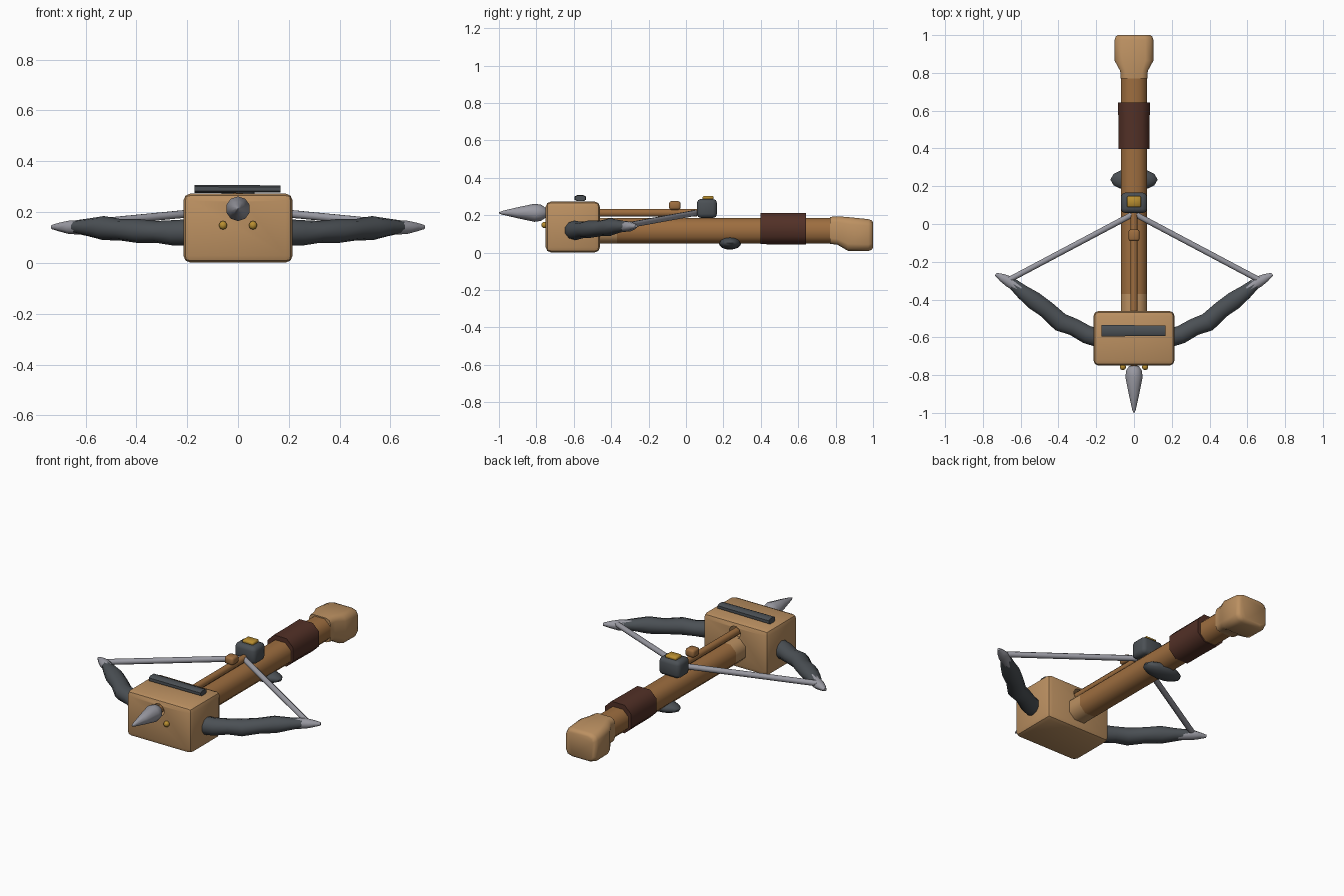
import bpy, bmesh, math
from mathutils import Vector

cube = bpy.data.objects.get("Cube")
if cube:
    bpy.data.objects.remove(cube, do_unlink=True)


def material(name, r, g, b):
    m = bpy.data.materials.new(name)
    m.use_nodes = True
    m.diffuse_color = (r, g, b, 1)
    bsdf = m.node_tree.nodes["Principled BSDF"]
    bsdf.inputs["Base Color"].default_value = (r, g, b, 1)
    bsdf.inputs["Roughness"].default_value = 0.7
    return m


TAN = material("light wood", 0.50, 0.28, 0.12)
WOOD = material("brown wood", 0.34, 0.155, 0.05)
LEATHER = material("dark leather", 0.085, 0.03, 0.02)
IRON = material("dark iron", 0.07, 0.08, 0.09)
STEEL = material("pale steel", 0.32, 0.32, 0.36)
BRASS = material("brass", 0.48, 0.27, 0.03)


def finish(name, bm, mat, angle=50):
    bmesh.ops.recalc_face_normals(bm, faces=bm.faces)
    mesh = bpy.data.meshes.new(name)
    bm.to_mesh(mesh)
    bm.free()
    mesh.materials.append(mat)
    ob = bpy.data.objects.new(name, mesh)
    bpy.context.collection.objects.link(ob)
    smooth(ob, angle)
    return ob


def smooth(ob, angle=50):
    bpy.ops.object.select_all(action="DESELECT")
    ob.select_set(True)
    bpy.context.view_layer.objects.active = ob
    bpy.ops.object.shade_smooth_by_angle(angle=math.radians(angle))


def box(name, centre, size, mat, bevel, segments=2):
    bm = bmesh.new()
    bmesh.ops.create_cube(bm, size=1)
    for v in bm.verts:
        v.co = Vector(c + k * s for c, k, s in zip(centre, v.co, size))
    bmesh.ops.bevel(bm, geom=bm.edges[:], offset=bevel, segments=segments,
                    profile=0.5, affect="EDGES")
    return finish(name, bm, mat)


def outline(n, power):
    """Rounded outline that fills the square from -1 to 1."""
    pts = []
    for i in range(n):
        a = 2 * math.pi * (i + 0.5) / n
        c, s = math.cos(a), math.sin(a)
        pts.append([math.copysign(abs(k) ** (2 / power), k) for k in (c, s)])
    top = max(p[0] for p in pts)
    return [(u / top, w / top) for u, w in pts]


def loft(name, sections, mat, n=8, power=2, angle=50):
    """Skin through sections of (point, half width, half height)."""
    bm = bmesh.new()
    pts = [Vector(s[0]) for s in sections]
    rings = []
    for i, (_, w, h) in enumerate(sections):
        t = pts[min(i + 1, len(pts) - 1)] - pts[max(i - 1, 0)]
        t.z = 0 if power > 2 else t.z
        side = t.cross(Vector((0, 0, 1))).normalized()
        up = side.cross(t).normalized()
        rings.append([bm.verts.new(pts[i] + side * u * w + up * v * h)
                      for u, v in outline(n, power)])
    for a, b in zip(rings, rings[1:]):
        for k in range(n):
            bm.faces.new((a[k], a[(k + 1) % n], b[(k + 1) % n], b[k]))
    bm.faces.new(rings[0])
    bm.faces.new(rings[-1])
    return finish(name, bm, mat, angle)


def ball(name, centre, radii, mat, u=12, v=8):
    bm = bmesh.new()
    bmesh.ops.create_uvsphere(bm, u_segments=u, v_segments=v, radius=1)
    for p in bm.verts:
        p.co = Vector(c + k * r for c, k, r in zip(centre, p.co, radii))
    return finish(name, bm, mat)


# Front block with a bored channel for the bolt
head = box("front_block", (0, -0.605, 0.137), (0.43, 0.29, 0.272), TAN, 0.028)
cutter = loft("channel_cutter", [((0, -0.9, 0.213), 0.036, 0.036),
                                 ((0, -0.3, 0.213), 0.036, 0.036)], WOOD, 12)
cutter.hide_render = True
mod = head.modifiers.new("channel", "BOOLEAN")
mod.operation = "DIFFERENCE"
mod.object = cutter
bpy.context.view_layer.objects.active = head
bpy.ops.object.modifier_apply(modifier=mod.name)
bpy.data.objects.remove(cutter, do_unlink=True)
smooth(head, 40)
loft("top_bar", [((-0.172, -0.565, 0.291), 0.03, 0.016),
                 ((0.168, -0.565, 0.291), 0.028, 0.014)], IRON, 8, 3)

# Stock, pale at the end that enters the block
stock = loft("stock", [((0, y, 0.116), 0.07, 0.068)
                       for y in (-0.48, -0.37, 0.1, 0.5, 0.8)], WOOD, 8, 2.4)
stock.data.materials.append(TAN)
for f in stock.data.polygons:
    if f.center.y < -0.37:
        f.material_index = 1

# Flared butt
loft("butt", [((0, 0.77, 0.119), 0.071, 0.072),
              ((0, 0.81, 0.118), 0.073, 0.076),
              ((0, 0.865, 0.1), 0.103, 0.09),
              ((0, 0.975, 0.094), 0.103, 0.085),
              ((0, 0.992, 0.094), 0.097, 0.079),
              ((0, 1.0, 0.094), 0.085, 0.068)], TAN, 12, 5)

# Leather grip
loft("grip", [((0, 0.398, 0.128), 0.083, 0.083),
              ((0, 0.52, 0.128), 0.081, 0.084),
              ((0, 0.642, 0.128), 0.086, 0.084)], LEATHER, 8, 2.6)

# Trigger and string catch
ball("trigger", (0, 0.235, 0.051), (0.125, 0.06, 0.035), IRON)
box("string_catch", (0, 0.112, 0.236), (0.138, 0.108, 0.102), IRON, 0.022)
box("catch_plate", (0, 0.118, 0.293), (0.072, 0.058, 0.02), BRASS, 0.005, 1)

# Bolt with its nock and point
loft("bolt_shaft", [((0, -0.78, 0.213), 0.019, 0.021),
                    ((0, 0.06, 0.213), 0.019, 0.021)], WOOD, 8)
box("bolt_nock", (0, -0.06, 0.252), (0.058, 0.062, 0.046), WOOD, 0.012)
loft("bolt_point", [((0, -0.752, 0.213), 0.026, 0.026),
                    ((0, -0.775, 0.213), 0.041, 0.041),
                    ((0, -0.81, 0.213), 0.046, 0.046),
                    ((0, -0.9, 0.213), 0.028, 0.028),
                    ((0, -0.985, 0.213), 0.009, 0.009),
                    ((0, -1.0, 0.213), 0.002, 0.002)], STEEL, 10)

# Mirrored bow limbs, tips, string halves and studs
for side, s in (("left", 1), ("right", -1)):
    loft(side + "_limb", [((s * 0.18, -0.605, 0.12), 0.05, 0.05),
                          ((s * 0.25, -0.585, 0.118), 0.048, 0.048),
                          ((s * 0.32, -0.545, 0.122), 0.046, 0.041),
                          ((s * 0.39, -0.52, 0.125), 0.05, 0.045),
                          ((s * 0.46, -0.455, 0.13), 0.046, 0.04),
                          ((s * 0.53, -0.405, 0.137), 0.048, 0.045),
                          ((s * 0.59, -0.36, 0.14), 0.038, 0.033),
                          ((s * 0.655, -0.305, 0.142), 0.026, 0.022)], IRON, 10)
    loft(side + "_limb_tip", [((s * 0.60, -0.345, 0.14), 0.024, 0.03),
                              ((s * 0.66, -0.305, 0.14), 0.03, 0.026),
                              ((s * 0.70, -0.283, 0.141), 0.021, 0.017),
                              ((s * 0.732, -0.266, 0.141), 0.008, 0.008)], STEEL)
    loft(side + "_string", [((s * 0.67, -0.30, 0.148), 0.015, 0.015),
                            ((0, 0.055, 0.213), 0.015, 0.015)], STEEL)
    ball(side + "_stud", (s * 0.059, -0.757, 0.148), (0.017, 0.017, 0.017), BRASS, 10, 6)
